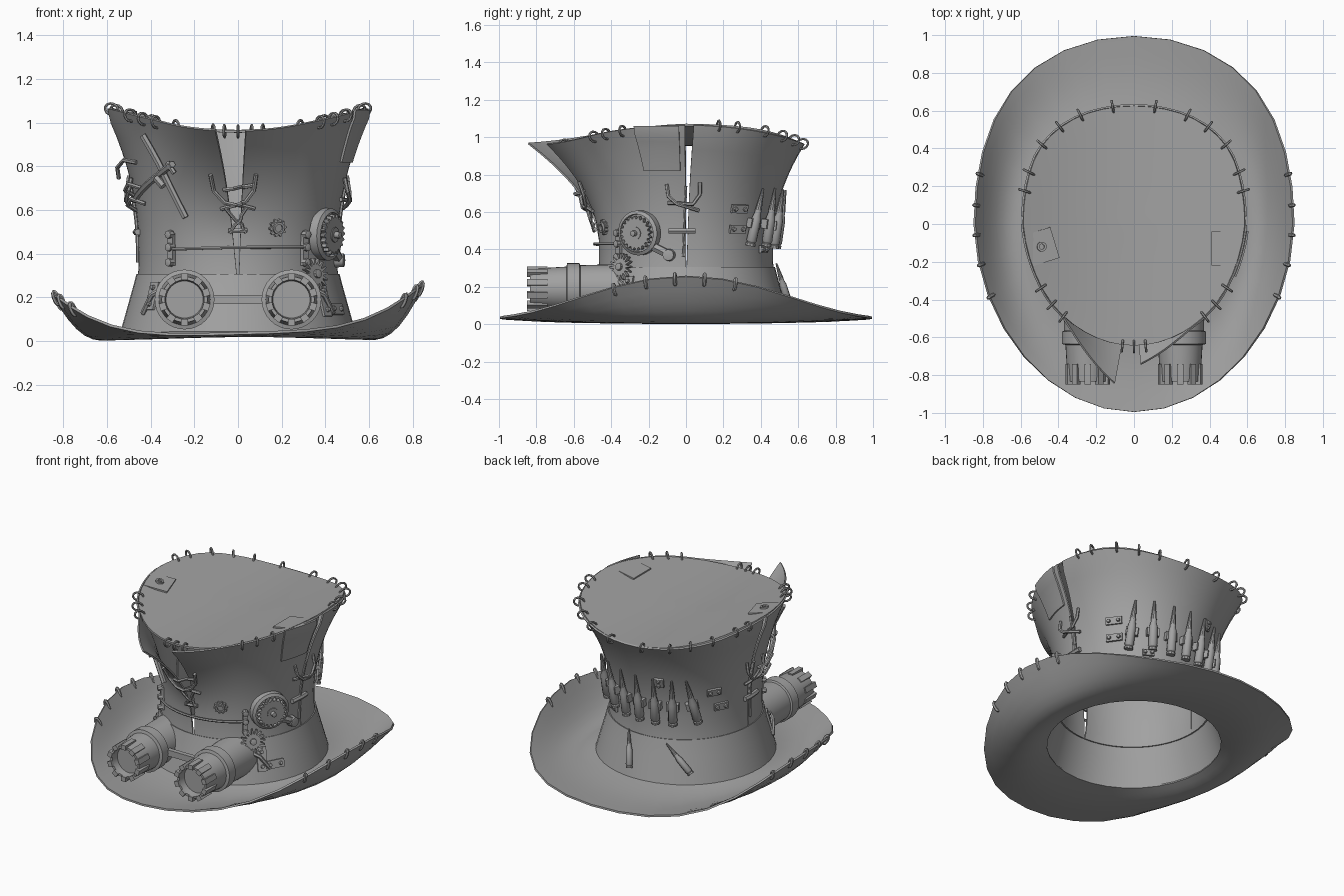
import bpy, bmesh
from math import sin, cos, pi, radians, tau, sqrt
from mathutils import Vector, Matrix

if "Cube" in bpy.data.objects:
    bpy.data.objects.remove(bpy.data.objects["Cube"])

# ---------- shape of the hat ----------
def outline(a, ax, ay, egg=1.0, front=0.04):
    s = sin(a)
    k = 1 + egg * (0.17 * s * s if s > 0 else front * s)
    return ax * cos(a) * k, ay * s

def crown(deg, z, off=0.0, flap=True):
    d = deg % 360
    u = max(0, (z - 0.42) / 0.56)
    f = u * u
    b = 0.07 * max(0, (0.3 - z) / 0.25)
    fl = 0
    if flap and d > 180:
        fl = 0.29 * max(0, 1 - (270 - d) / 45) ** 1.4 if d <= 270 else 0.115 * max(0, 1 - (d - 270) / 36) ** 1.5
    f = min(f, 1.2)
    x, y = outline(radians(d), 0.45 + 0.12 * f + b + off + fl * f * 0.8,
                   0.46 + (0.2 if d > 180 else 0.18) * f + b + off + fl * f, min(f, 1), 0.1)
    return Vector((x, y, z))

def top_z(deg):
    return 0.965 + 0.1 * cos(radians(deg)) ** 2

def on_crown(deg, z, off=0.0, roll=0.0):
    """Frame on the crown: x sideways, y up the surface, z outward."""
    p = crown(deg, z)
    up = (crown(deg, z + 0.01) - crown(deg, z - 0.01)).normalized()
    n = (crown(deg + 1, z) - crown(deg - 1, z)).cross(up).normalized()
    m = Matrix((up.cross(n), up, n)).transposed().to_4x4()
    return Matrix.Translation(p + n * off) @ m @ Matrix.Rotation(radians(roll), 4, 'Z')

# ---------- builders ----------
def mesh(name, verts, faces, M=None, thick=0):
    me = bpy.data.meshes.new(name)
    me.from_pydata([tuple(v) for v in verts], [], faces)
    if M is not None:
        me.transform(M)
    bm = bmesh.new(); bm.from_mesh(me)
    bmesh.ops.remove_doubles(bm, verts=bm.verts, dist=1e-5)
    bmesh.ops.recalc_face_normals(bm, faces=bm.faces)
    bm.to_mesh(me); bm.free()
    ob = bpy.data.objects.new(name, me)
    bpy.context.collection.objects.link(ob)
    if thick:
        md = ob.modifiers.new("thickness", 'SOLIDIFY')
        md.thickness, md.offset = thick, 0
    return ob

def grid(name, fn, nu, nv, thick=0, M=None):
    v = [fn(i / nu, j / nv) for j in range(nv + 1) for i in range(nu + 1)]
    w = nu + 1
    f = [(j * w + i, j * w + i + 1, (j + 1) * w + i + 1, (j + 1) * w + i) for j in range(nv) for i in range(nu)]
    return mesh(name, v, f, M, thick)

def lathe(name, prof, n, M):
    return grid(name, lambda u, v: Vector((prof[round(v * (len(prof) - 1))][0] * cos(tau * u),
                prof[round(v * (len(prof) - 1))][0] * sin(tau * u), prof[round(v * (len(prof) - 1))][1])), n, len(prof) - 1, 0, M)

def box(name, sx, sy, sz, M):
    v = [(x * sx / 2, y * sy / 2, z * sz / 2) for x in (-1, 1) for y in (-1, 1) for z in (-1, 1)]
    return mesh(name, v, [(0, 1, 3, 2), (4, 6, 7, 5), (0, 4, 5, 1), (2, 3, 7, 6), (0, 2, 6, 4), (1, 5, 7, 3)], M)

def tube(name, pts, r, cyclic=False):
    cu = bpy.data.curves.new(name, 'CURVE')
    cu.dimensions, cu.bevel_depth, cu.bevel_resolution, cu.use_fill_caps = '3D', r, 1, True
    sp = cu.splines.new('POLY')
    sp.points.add(len(pts) - 1)
    for q, p in zip(sp.points, pts):
        q.co = (*p, 1)
    sp.use_cyclic_u = cyclic
    bpy.context.collection.objects.link(bpy.data.objects.new(name, cu))

def ring(name, c, a, b, ra, rb, r):
    tube(name, [c + a * ra * cos(tau * i / 12) + b * rb * sin(tau * i / 12) for i in range(12)], r, True)

def wrap(name, pts, r):
    """Tube through (degrees, height, offset) points lying over the crown."""
    out = []
    for (d0, z0, o0), (d1, z1, o1) in zip(pts, pts[1:]):
        for i in range(6):
            t = i / 6
            out.append(on_crown(d0 + (d1 - d0) * t, z0 + (z1 - z0) * t, o0 + (o1 - o0) * t).translation)
    tube(name, out + [on_crown(*pts[-1]).translation], r)

def gear(name, r0, r1, n, t, M):
    o = [((r1 if i % 4 < 2 else r0) * cos(tau * i / (4 * n)), (r1 if i % 4 < 2 else r0) * sin(tau * i / (4 * n))) for i in range(4 * n)]
    k = len(o)
    v = [(x, y, 0) for x, y in o] + [(x, y, t) for x, y in o]
    mesh(name, v, [tuple(range(k)), tuple(range(k, 2 * k))] + [(i, (i + 1) % k, k + (i + 1) % k, k + i) for i in range(k)], M)

# ---------- brim ----------
def brim_pt(u, s):
    a = tau * u
    ex, ey = outline(a, 0.845, 0.995)
    p = crown(360 * u, 0.05, 0, False)
    ze = 0.035 + 0.2 * abs(cos(a)) ** 4 + 0.022 * cos(a)
    z = 0.04 - 0.05 * sin(pi * s) * (0.3 + 0.7 * cos(a) ** 2) + (ze - 0.04) * s ** 2.5
    return Vector((p.x + (ex - p.x) * s, p.y + (ey - p.y) * s, max(z, 0.007)))
grid("brim", brim_pt, 32, 9, 0.012)
for y in (0.27, 0.1, -0.06, -0.22, -0.4):
    for a in (y, pi - y):
        p, q = brim_pt(a / tau % 1, 1), brim_pt(a / tau % 1, 0.9)
        d = (q - p).normalized()
        ring("brim_stitch", p + d * 0.016, d, Vector((0, 0, 1)), 0.026, 0.018, 0.01)

# ---------- crown, band and lid ----------
def panel(name, a0, a1, b0, b1):
    """Crown panel whose edges move from a0,a1 (bottom) to b0,b1 (top)."""
    def fn(u, t):
        d = a0 + (b0 - a0) * t + (a1 + (b1 - a1) * t - a0 - (b0 - a0) * t) * u
        return crown(min(d, 359.99), 0.28 + (top_z(d) - 0.28) * t)
    grid(name, fn, 24, 12, 0.01)
panel("crown_back", 0.3, 179.7, 3.5, 176.5)
panel("crown_front_left", 180.01, 269.6, 180.01, 261)
panel("crown_front_right", 270.4, 360, 273.5, 359.5)
grid("hat_band", lambda u, t: crown(360 * u, 0.04 + 0.265 * t, 0.01, False), 48, 5, 0.012)

def lid_pt(u, s):
    p = crown(360 * u, top_z(360 * u), -0.006, False) * s
    return Vector((p.x, p.y, 0.96 + 0.1 * (p.x / 0.57) ** 2))
grid("lid", lid_pt, 48, 6, 0.012)

# ---------- rings along the top edge ----------
for d in (80, 100, 64, 116, 52, 128, 39, 141, 24, 156, 15, 165, 331, 209, 322, 218, 314, 226, 277, 270, 263):
    p = lid_pt(d / 360, 1)
    out = Vector((p.x, p.y, 0)).normalized()
    ring("rim_ring", p + out * 0.005, (out + Vector((0, 0, 0.4))).normalized(), Vector((-out.x * .4, -out.y * .4, 1)).normalized(), 0.032, 0.026, 0.0065)

# ---------- patches ----------
grid("side_patch", lambda u, t: crown(337 + 20 * u, 0.82 + 0.24 * t, 0.012), 6, 6, 0.01)
box("lid_patch_right", 0.14, 0.18, 0.01, Matrix.Translation((0.48, -0.13, 1.038)) @ Matrix.Rotation(-0.17, 4, 'Y'))
M = Matrix.Translation((-0.49, -0.12, 1.042)) @ Matrix.Rotation(0.17, 4, 'Y') @ Matrix.Rotation(0.3, 4, 'Z')
box("lid_patch_left", 0.15, 0.17, 0.01, M)
lathe("lid_eyelet", [(0.014, 0), (0.014, 0.016), (0.026, 0.016), (0.026, 0)], 12, M)

# ---------- lacing over the slits ----------
for a, b in ((257, 279), (279, 261)):
    wrap("front_lace", [(a, 0.77, 0.015), (a + (b - a) * .06, 0.70, 0.025), (a + (b - a) * .3, 0.65, 0.03), (b, 0.61, 0.015)], 0.01)
    wrap("front_lace_low", [(a * .5 + 135, 0.62, 0.02), (b * .5 + 135, 0.5, 0.025)], 0.008)
wrap("front_lace_bar", [(263, 0.70, 0.015), (278, 0.72, 0.015)], 0.01)
wrap("front_lace_foot", [(265, 0.51, 0.02), (275, 0.51, 0.02)], 0.012)
for c, k in ((0, 1), (180, -1)):
    wrap("side_lace_arc", [(c - 11 * k, 0.75, 0.01), (c - 10 * k, 0.69, 0.035), (c - 5 * k, 0.65, 0.045), (c + 8 * k, 0.61, 0.02)], 0.01)
    wrap("side_lace_cross", [(c + 8 * k, 0.76, 0.01), (c + 8 * k, 0.70, 0.035), (c + 4 * k, 0.65, 0.045), (c - 11 * k, 0.65, 0.01)], 0.01)
    wrap("side_lace_foot", [(c - 11 * k, 0.50, 0.015), (c + 6 * k, 0.50, 0.015)], 0.016)
    wrap("side_cord", [(c - 2 * k, 0.36, 0.01), (c, 0.74, 0.01)], 0.008)

# crossed sticks and loops on the front left
wrap("stick_long", [(217, 0.95, 0.02), (240, 0.57, 0.02)], 0.016)
wrap("stick_cross", [(198, 0.65, 0.03), (236, 0.82, 0.025)], 0.016)
wrap("stick_tie", [(224, 0.76, 0.04), (229, 0.72, 0.04)], 0.018)
wrap("stick_end", [(233, 0.83, 0.03), (237, 0.78, 0.03)], 0.012)
for z in (0.63, 0.7):
    wrap("left_loop", [(206, z, 0.01), (199, z + 0.03, 0.05), (191, z, 0.05), (187, z - 0.03, 0.01)], 0.01)
wrap("left_hook", [(187, 0.76, 0.06), (190, 0.81, 0.06), (197, 0.84, 0.04), (204, 0.82, 0.01)], 0.01)

# ---------- front rod with clips, and eyelet ----------
wrap("front_rod", [(228, 0.42, 0.025), (270, 0.43, 0.03), (312, 0.43, 0.025)], 0.008)
for d in (229, 311):
    box("rod_clip", 0.03, 0.15, 0.02, on_crown(d, 0.42, 0.015))
    for z in (0.36, 0.43, 0.49):
        lathe("clip_knob", [(0, 0.03), (0.018, 0.025), (0.02, 0)], 8, on_crown(d, z, 0.015))
gear("front_eyelet_gear", 0.034, 0.042, 10, 0.02, on_crown(293, 0.52, 0.0))
lathe("front_eyelet", [(0.018, 0.01), (0.018, 0.03), (0.028, 0.03), (0.03, 0.01)], 12, on_crown(293, 0.52, 0.0))

# ---------- clockwork on the right ----------
M = on_crown(329, 0.49, 0.0)
lathe("clock_case", [(0, 0), (0.12, 0), (0.12, 0.04), (0.102, 0.05), (0.1, 0.03), (0, 0.03)], 28, M)
gear("clock_gear", 0.078, 0.092, 20, 0.025, M @ Matrix.Translation((0, 0, 0.04)))
lathe("clock_hub", [(0, 0.1), (0.015, 0.095), (0.015, 0.07), (0.035, 0.07), (0.035, 0.05)], 12, M)
wrap("clock_lever", [(335, 0.43, 0.02), (350, 0.37, 0.02)], 0.024)
lathe("lever_knob", [(0, 0.05), (0.03, 0.045), (0.034, 0)], 12, on_crown(349, 0.37, 0.0))
gear("small_gear", 0.045, 0.075, 16, 0.022, on_crown(316, 0.3, 0.03))
lathe("small_gear_hub", [(0, 0.04), (0.02, 0.035), (0.022, 0)], 10, on_crown(316, 0.3, 0.03))

# ---------- riveted brackets ----------
def bracket(d, z, w, h, roll=0):
    M = on_crown(d, z, 0.018, roll)
    box("bracket", w, h, 0.015, M)
    for s in (-1, 1):
        lathe("bracket_rivet", [(0, 0.016), (0.01, 0.013), (0.013, 0)], 8,
              M @ Matrix.Translation((s * w * .3 if w > h else 0, 0 if w > h else s * h * .3, 0.006)))
for b in ((322, .18, .06, .15), (331, .14, .12, .05), (218, .2, .06, .13), (35, .62, .1, .045), (35, .51, .1, .045),
          (146, .62, .09, .045), (152, .51, .09, .045), (107, .70, .06, .06), (60, .40, .07, .04)):
    bracket(*b)

# ---------- bullets ----------
BULLET = [(0, -.15), (.027, -.15), (.027, -.135), (.022, -.13), (.028, -.12), (.026, .0), (.018, .03), (.018, .05), (.012, .11), (.006, .165), (0, .165)]
for d, z, roll in ((48, .57, -8), (63, .57, 0), (77, .56, 0), (90, .56, 0), (103, .56, 0), (116, .56, 0), (130, .57, 14),
                   (84, .2, 14), (121, .19, 40)):
    k = 1 if z > .3 else 0.75
    lathe("bullet", BULLET, 10, on_crown(d, z, 0.035, roll) @ Matrix.Rotation(-pi / 2, 4, 'X') @ Matrix.Scale(k, 4))
    if k == 1:
        box("bullet_loop", 0.075, 0.05, 0.05, on_crown(d, z - 0.03, 0.012, roll))

# ---------- goggles, backs fitted to the band ----------
BARREL = [(0, .79), (.085, .79), (.09, .835), (.105, .835), (.112, .74), (.118, .64), (.137, .635), (.137, .57), (.126, .565), (.13, .36)]
for s in (-1, 1):
    M = Matrix.Translation((s * 0.245, 0, 0.19)) @ Matrix.Rotation(pi / 2, 4, 'X')
    ob = lathe("goggle_barrel", BARREL, 32, M)
    for v in ob.data.vertices:
        if v.co.y > -0.4:
            v.co.y = -sqrt((0.465 + 0.28 * max(0, 0.3 - v.co.z)) ** 2 - v.co.x ** 2)
    for i in range(10):
        R = M @ Matrix.Rotation(tau * (i + .5) / 10, 4, 'Z')
        box("goggle_tooth", 0.03, 0.034, 0.11, R @ Matrix.Translation((0.104, 0, 0.795)))
    wrap("goggle_cable", [(270 + s * 42, 0.24, 0.02), (270 + s * 50, 0.2, 0.04), (270 + s * 57, 0.12, 0.02)], 0.012)
box("goggle_bridge", 0.3, 0.03, 0.04, Matrix.Translation((0, -0.56, 0.19)))

# ---------- dark felt colour; smooth shading with sharp edges kept ----------
felt = bpy.data.materials.new("dark_grey")
felt.diffuse_color = (0.36, 0.36, 0.36, 1)
felt.use_nodes = True
felt.node_tree.nodes["Principled BSDF"].inputs["Base Color"].default_value = felt.diffuse_color
for ob in bpy.context.scene.objects:
    ob.data.materials.append(felt)
    ob.select_set(True)
    bpy.context.view_layer.objects.active = ob
bpy.ops.object.convert(target='MESH')
bpy.ops.object.shade_smooth_by_angle(angle=radians(35))
